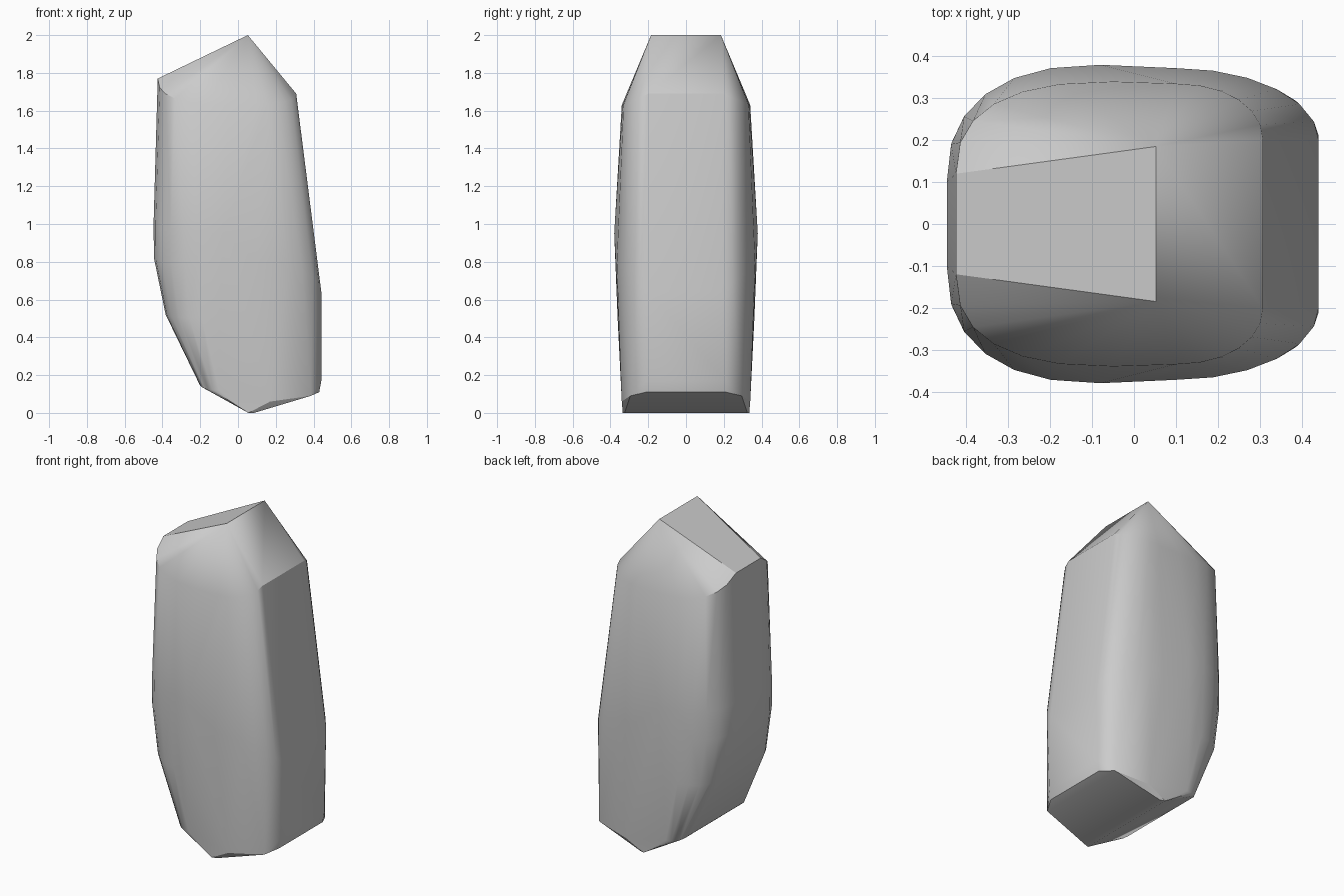
import bpy, bmesh, math

cube = bpy.data.objects.get("Cube")
if cube:
    bpy.data.objects.remove(cube, do_unlink=True)

STEPS = 6


def corner(start, end, z0, z1, power):
    """Rounded corner from the side point (x, y) to the flank point (x, y)."""
    (sx, sy), (ex, ey) = start, end
    pts = []
    for i in range(STEPS + 1):
        a = math.pi / 2 * i / STEPS
        c, s = math.cos(a) ** (2 / power), math.sin(a) ** (2 / power)
        z = z1 + (z0 - z1) * (1 - s)
        pts.append((ex + (sx - ex) * c, sy + (ey - sy) * s, z))
    return pts


half = []
# roof ridge
half += [(0.052, 0.185, 2.0)]
# shoulder rim, higher at the ends than along the flanks
half += corner((-0.425, 0.12), (-0.05, 0.34), 1.77, 1.63, 2.5)
half += corner((0.308, 0.2), (0.1, 0.335), 1.69, 1.63, 2.1)
# widest belt around the middle
half += corner((-0.447, 0.1), (-0.08, 0.38), 1.0, 0.95, 2.4)
half += corner((-0.445, 0.11), (-0.08, 0.375), 0.82, 0.78, 2.4)
half += corner((0.441, 0.2), (0.1, 0.372), 0.64, 0.8, 2.0)
# tapering lower end
half += corner((-0.383, 0.17), (-0.1, 0.362), 0.52, 0.5, 2.4)
half += corner((-0.205, 0.22), (-0.1, 0.34), 0.16, 0.12, 2.4)
# slanted foot with a small bevel on each long edge
half += [(0.055, 0.335, 0.0), (0.085, 0.325, 0.0), (0.17, 0.34, 0.06),
         (0.385, 0.295, 0.09), (0.43, 0.21, 0.11), (0.441, 0.21, 0.17)]

# mirror the points and wrap them in a faceted shell
bm = bmesh.new()
for x, y, z in half:
    for side in (-1, 1):
        bm.verts.new((x, side * y, z))
hull = bmesh.ops.convex_hull(bm, input=bm.verts)
unused = {v for v in hull["geom_interior"] + hull["geom_unused"]
          if isinstance(v, bmesh.types.BMVert)}
bmesh.ops.delete(bm, geom=list(unused), context="VERTS")
bmesh.ops.dissolve_limit(bm, angle_limit=math.radians(1.5),
                         verts=bm.verts, edges=bm.edges)
bmesh.ops.recalc_face_normals(bm, faces=bm.faces)

mesh = bpy.data.meshes.new("crystal_stone")
bm.to_mesh(mesh)
bm.free()
stone = bpy.data.objects.new("crystal_stone", mesh)
bpy.context.collection.objects.link(stone)

# pale grey stone
mat = bpy.data.materials.new("pale_grey_stone")
mat.use_nodes = True
colour = (0.6, 0.6, 0.6, 1)
mat.diffuse_color = colour
mat.node_tree.nodes["Principled BSDF"].inputs["Base Color"].default_value = colour
mesh.materials.append(mat)

bpy.context.view_layer.objects.active = stone
stone.select_set(True)
bpy.ops.object.shade_smooth_by_angle(angle=math.radians(30))
